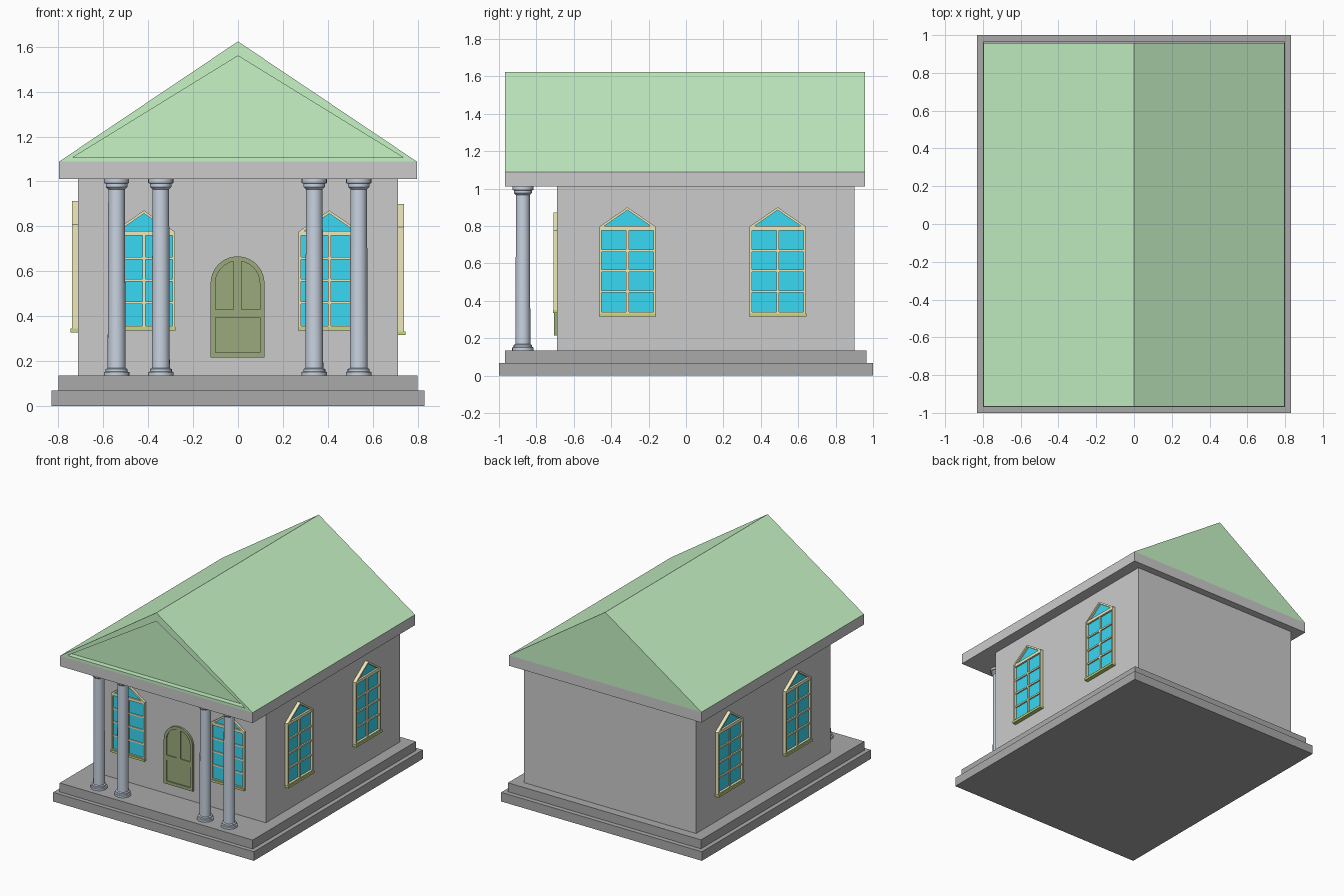
import bpy, bmesh, math
from mathutils import Vector

if "Cube" in bpy.data.objects:
    bpy.data.objects.remove(bpy.data.objects["Cube"])


def material(name, r, g, b):
    m = bpy.data.materials.new(name)
    m.diffuse_color = (r, g, b, 1)
    m.use_nodes = True
    m.node_tree.nodes["Principled BSDF"].inputs["Base Color"].default_value = m.diffuse_color
    return m


STONE = material("dark_stone", 0.40, 0.40, 0.40)
ROOF = material("green_roof", 0.57, 0.90, 0.56)
COLUMN = material("blue_stone", 0.58, 0.65, 0.75)
FRAME = material("cream_frame", 0.86, 0.82, 0.50)
GLASS = material("blue_glass", 0.04, 0.69, 0.91)
SILL = material("green_sill", 0.56, 0.70, 0.20)
DOOR = material("olive_door", 0.33, 0.40, 0.20)


def prism(bm, pts, y0, y1):
    """Extrude an (x, z) outline from y0 to y1; returns the y0 face."""
    a = [bm.verts.new((x, y0, z)) for x, z in pts]
    b = [bm.verts.new((x, y1, z)) for x, z in pts]
    front = bm.faces.new(a)
    bm.faces.new(b[::-1])
    for i in range(len(pts)):
        j = (i + 1) % len(pts)
        bm.faces.new((a[i], b[i], b[j], a[j]))
    return front


def rect(x0, x1, z0, z1):
    return [(x0, z0), (x1, z0), (x1, z1), (x0, z1)]


def ring(bm, outer, inner, y0, y1):
    """Extruded border between two matching outlines."""
    loops = [[bm.verts.new((x, y, z)) for x, z in pts]
             for pts, y in ((outer, y0), (inner, y0), (inner, y1), (outer, y1))]
    n = len(outer)
    for k in range(4):
        p, q = loops[k], loops[(k + 1) % 4]
        for i in range(n):
            j = (i + 1) % n
            bm.faces.new((p[i], p[j], q[j], q[i]))


def finish(bm, name, mat=None):
    bmesh.ops.recalc_face_normals(bm, faces=bm.faces[:])
    me = bpy.data.meshes.new(name)
    bm.to_mesh(me)
    bm.free()
    if mat:
        me.materials.append(mat)
    return me


def place(name, me, loc=(0, 0, 0), turn=0, scale=(1, 1, 1)):
    ob = bpy.data.objects.new(name, me)
    ob.location, ob.rotation_euler, ob.scale = loc, (0, 0, turn), scale
    bpy.context.collection.objects.link(ob)
    return ob


def box(name, x, y0, y1, z0, z1, mat=None):
    bm = bmesh.new()
    prism(bm, rect(-x, x, z0, z1), y0, y1)
    return place(name, finish(bm, name, mat))


# Stepped base, walls and eave slab
box("base_lower_step", 0.832, -1.0, 1.0, 0, 0.068, STONE)
box("base_upper_step", 0.80, -0.968, 0.965, 0.068, 0.135, STONE)
box("walls", 0.714, -0.69, 0.90, 0.135, 1.01)
box("eave_slab", 0.798, -0.967, 0.957, 1.01, 1.088)

# Gable roof with a recessed front pediment
bm = bmesh.new()
gable = prism(bm, [(-0.798, 1.088), (0.798, 1.088), (0, 1.624)], -0.967, 0.957)
bmesh.ops.recalc_face_normals(bm, faces=bm.faces[:])
bmesh.ops.inset_individual(bm, faces=[gable], thickness=0.064)
sunk = bmesh.ops.extrude_discrete_faces(bm, faces=[gable])["faces"][0]
bmesh.ops.translate(bm, verts=sunk.verts[:], vec=Vector((0, 0.04, 0)))
place("roof", finish(bm, "roof", ROOF))

# Portico columns, lathed from a base-to-capital profile
profile = [(0, 0.135), (0.057, 0.135), (0.057, 0.150), (0.049, 0.153),
           (0.049, 0.164), (0.040, 0.168), (0.037, 0.965), (0.048, 0.976),
           (0.048, 0.990), (0.056, 0.993), (0.056, 1.01), (0, 1.01)]
bm = bmesh.new()
verts = [bm.verts.new((r, 0, z)) for r, z in profile]
edges = [bm.edges.new(e) for e in zip(verts, verts[1:])]
bmesh.ops.spin(bm, geom=verts + edges, cent=(0, 0, 0), axis=(0, 0, 1),
               angle=2 * math.pi, steps=24)
bmesh.ops.remove_doubles(bm, verts=bm.verts[:], dist=1e-4)
col_mesh = finish(bm, "column", COLUMN)
for i, x in enumerate((-0.541, -0.344, 0.340, 0.538)):
    col = place(f"column_{i + 1}", col_mesh, (x, -0.872, 0))
bpy.context.view_layer.objects.active = col
col.select_set(True)
bpy.ops.object.shade_smooth_by_angle(angle=math.radians(30))

# Window parts: local -y points outwards, origin at the sill's bottom centre
def house(w, z0, shoulder, apex):
    return [(-w, z0), (w, z0), (w, shoulder), (0, apex), (-w, shoulder)]


bm = bmesh.new()
ring(bm, house(0.15, 0.012, 0.482, 0.585), house(0.138, 0.024, 0.475, 0.570), -0.025, 0.004)
prism(bm, rect(-0.139, 0.139, 0.462, 0.485), -0.022, 0.004)
prism(bm, rect(-0.007, 0.007, 0.02, 0.465), -0.018, 0.004)
for z in (0.135, 0.245, 0.353):
    prism(bm, rect(-0.139, 0.139, z - 0.006, z + 0.006), -0.018, 0.004)
frame_mesh = finish(bm, "window_frame", FRAME)

bm = bmesh.new()
prism(bm, house(0.142, 0.018, 0.478, 0.575), -0.008, 0.004)
glass_mesh = finish(bm, "window_glass", GLASS)

bm = bmesh.new()
prism(bm, rect(-0.153, 0.153, 0, 0.017), -0.032, 0.004)
sill_mesh = finish(bm, "window_sill", SILL)

quarter = math.pi / 2
small = (0.916, 0.7, 0.916)
windows = [((0.714, -0.313, 0.315), quarter, (1, 1, 1)),
           ((0.714, 0.490, 0.315), quarter, (1, 1, 1)),
           ((-0.714, -0.280, 0.327), -quarter, (1, 1, 1)),
           ((-0.714, 0.523, 0.327), -quarter, (1, 1, 1)),
           ((-0.419, -0.69, 0.335), 0, small),
           ((0.407, -0.69, 0.335), 0, small)]
for i, (loc, turn, scale) in enumerate(windows, 1):
    place(f"window_frame_{i}", frame_mesh, loc, turn, scale)
    place(f"window_glass_{i}", glass_mesh, loc, turn, scale)
    place(f"window_sill_{i}", sill_mesh, loc, turn, scale)


# Arched door with a raised border, middle rail and upper stile
def arch(w, z0, zc=0.546, n=20):
    top = [(w * math.cos(math.pi * k / n), zc + w * math.sin(math.pi * k / n))
           for k in range(n + 1)]
    return [(-w, z0), (w, z0)] + top


bm = bmesh.new()
ring(bm, arch(0.120, 0.215), arch(0.099, 0.237), -0.705, -0.686)
prism(bm, arch(0.102, 0.234), -0.696, -0.686)
prism(bm, rect(-0.100, 0.100, 0.393, 0.430), -0.703, -0.686)
prism(bm, rect(-0.017, 0.017, 0.425, 0.646), -0.703, -0.686)
place("door", finish(bm, "door", DOOR), (-0.002, 0, 0))
